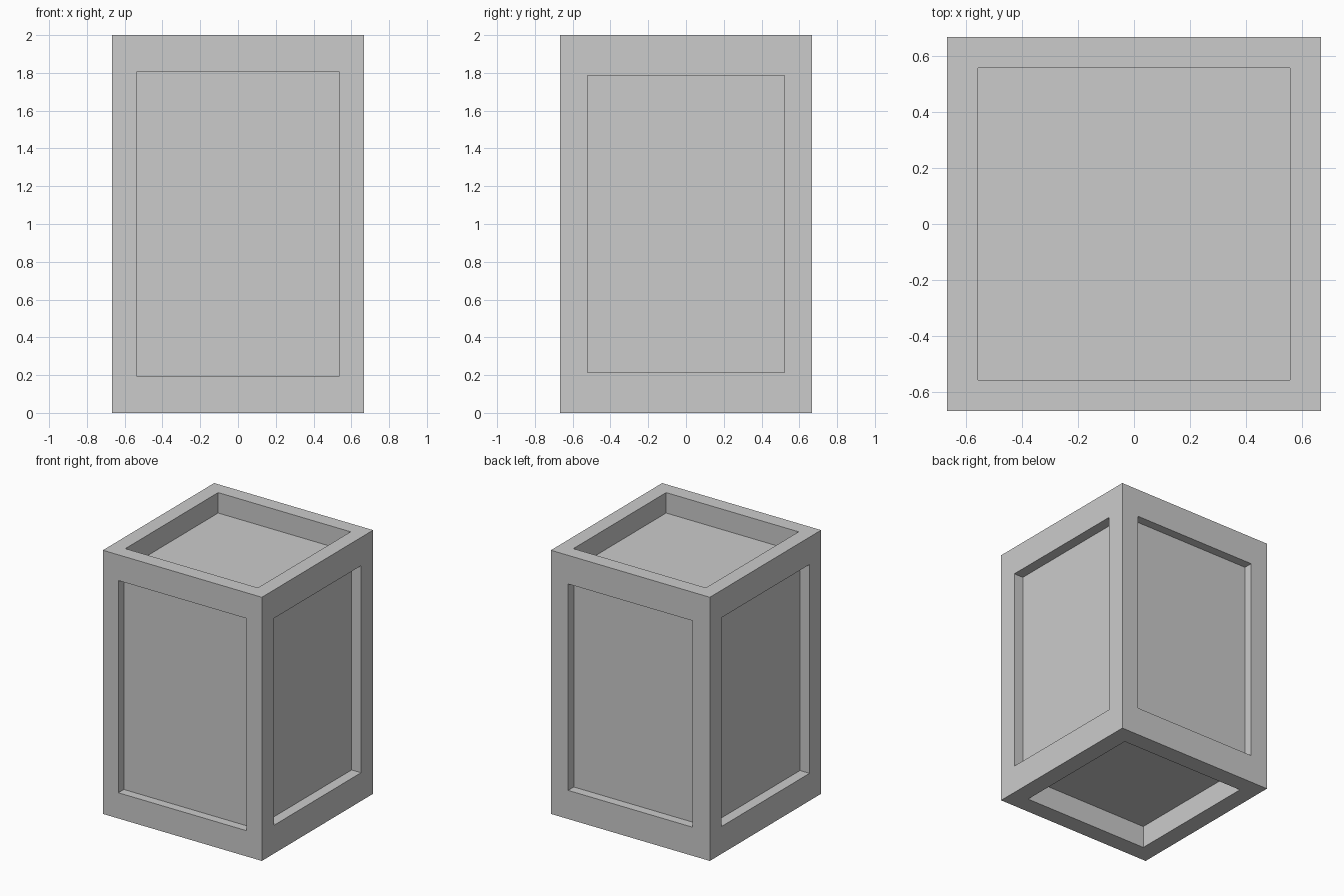
import bpy, bmesh
from mathutils import Vector

if "Cube" in bpy.data.objects:
    bpy.data.objects.remove(bpy.data.objects["Cube"])

HALF, HEIGHT = 0.667, 2.0

# Panel for each side: outward normal, side border, border in z, recess depth
PANELS = [
    ((0, -1, 0), 0.130, 0.195, 0.066),   # front
    ((0, 1, 0), 0.145, 0.217, 0.068),    # back
    ((1, 0, 0), 0.145, 0.215, 0.079),    # right
    ((-1, 0, 0), 0.139, 0.208, 0.080),   # left
    ((0, 0, 1), 0.111, 0.0, 0.155),      # top
    ((0, 0, -1), 0.136, 0.0, 0.170),     # bottom
]

# Crate body
bm = bmesh.new()
bmesh.ops.create_cube(bm, size=1)
bmesh.ops.scale(bm, vec=(2 * HALF, 2 * HALF, HEIGHT), verts=bm.verts)
bmesh.ops.translate(bm, vec=(0, 0, HEIGHT / 2), verts=bm.verts)
bm.normal_update()
sides = list(bm.faces)


def recess(face, normal, border, border_z, depth):
    """Inset a panel with its own borders, then sink it straight inwards."""
    bmesh.ops.inset_individual(bm, faces=[face], thickness=0.05)
    scale_xy = 1 - border / HALF
    scale_z = 1 - border_z / (HEIGHT / 2)

    # Opening edge, flush with the outer side
    for v in face.verts:
        for i in range(3):
            if abs(normal[i]) > 0.5:
                continue
            middle = HEIGHT / 2 if i == 2 else 0
            reach = HEIGHT / 2 * scale_z if i == 2 else HALF * scale_xy
            v.co[i] = middle + (reach if v.co[i] > middle else -reach)

    # Straight walls and sunken panel
    bmesh.ops.inset_individual(bm, faces=[face], thickness=0)
    bmesh.ops.translate(bm, vec=-normal * depth, verts=face.verts)


for direction, border, border_z, depth in PANELS:
    normal = Vector(direction)
    face = max(sides, key=lambda f: f.normal.dot(normal))
    recess(face, normal, border, border_z, depth)

bmesh.ops.recalc_face_normals(bm, faces=bm.faces)
mesh = bpy.data.meshes.new("crate_body")
bm.to_mesh(mesh)
bm.free()
crate = bpy.data.objects.new("crate_body", mesh)
bpy.context.collection.objects.link(crate)
